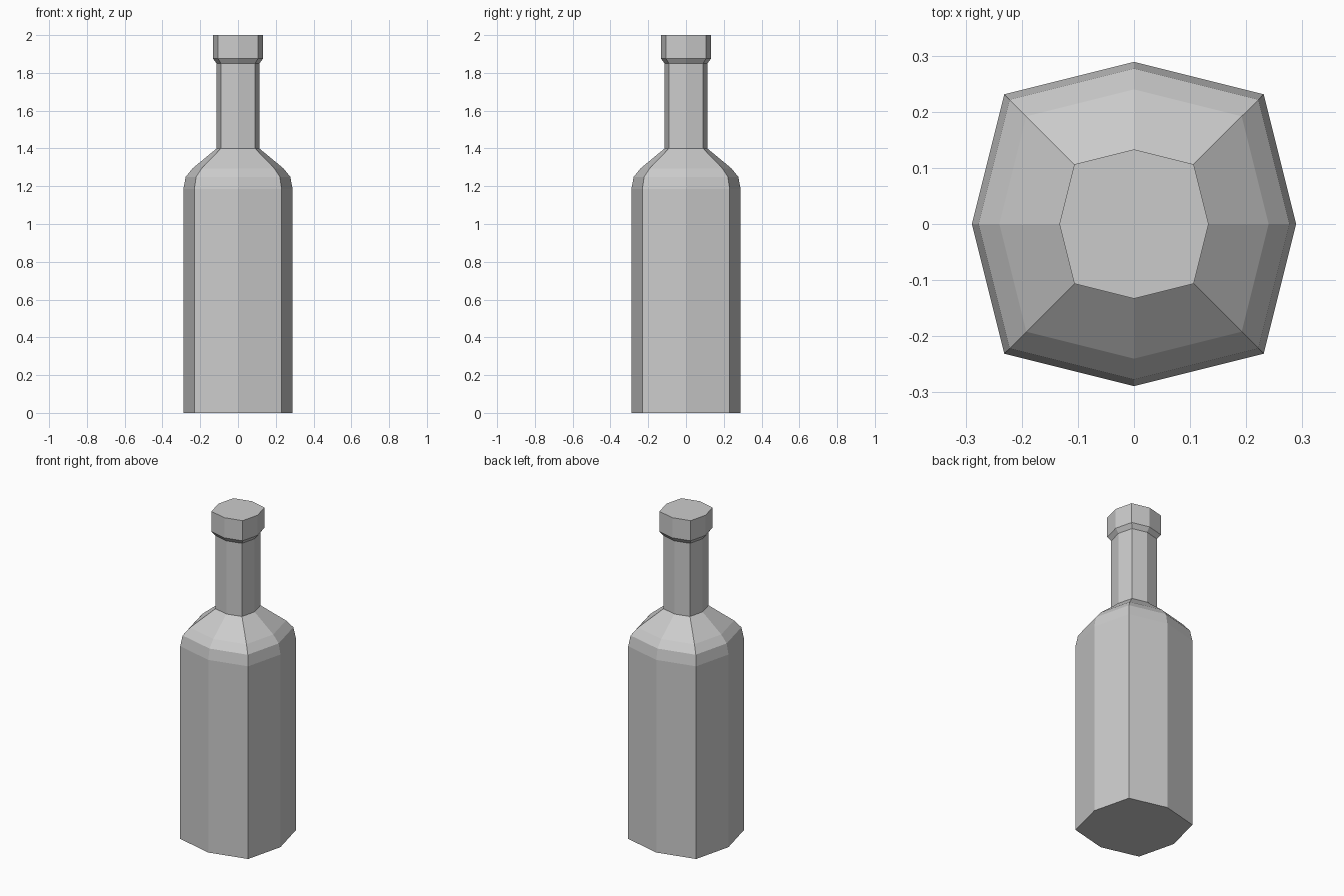
import bpy, bmesh

if "Cube" in bpy.data.objects:
    bpy.data.objects.remove(bpy.data.objects["Cube"])

# Eight-sided squarish section: side midpoints at r, corners at 0.8 r
SECTION = [(1, 0), (.8, .8), (0, 1), (-.8, .8), (-1, 0), (-.8, -.8), (0, -1), (.8, -.8)]

# Bottle profile (radius, height): body, rounded shoulder, neck, lip
PROFILE = [(.289, 0), (.289, 1.185), (.277, 1.25), (.24, 1.295),
           (.113, 1.40), (.113, 1.85), (.133, 1.876), (.133, 2.0)]


def loft(name, profile):
    bm = bmesh.new()
    rings = [[bm.verts.new((x * r, y * r, z)) for x, y in SECTION] for r, z in profile]
    n = len(SECTION)
    for a, b in zip(rings, rings[1:]):
        for i in range(n):
            j = (i + 1) % n
            bm.faces.new((a[i], a[j], b[j], b[i]))
    # Flat base and top
    bm.faces.new(rings[0][::-1])
    bm.faces.new(rings[-1])
    mesh = bpy.data.meshes.new(name)
    bm.to_mesh(mesh)
    bm.free()
    obj = bpy.data.objects.new(name, mesh)
    bpy.context.collection.objects.link(obj)
    return obj


loft("bottle", PROFILE)
